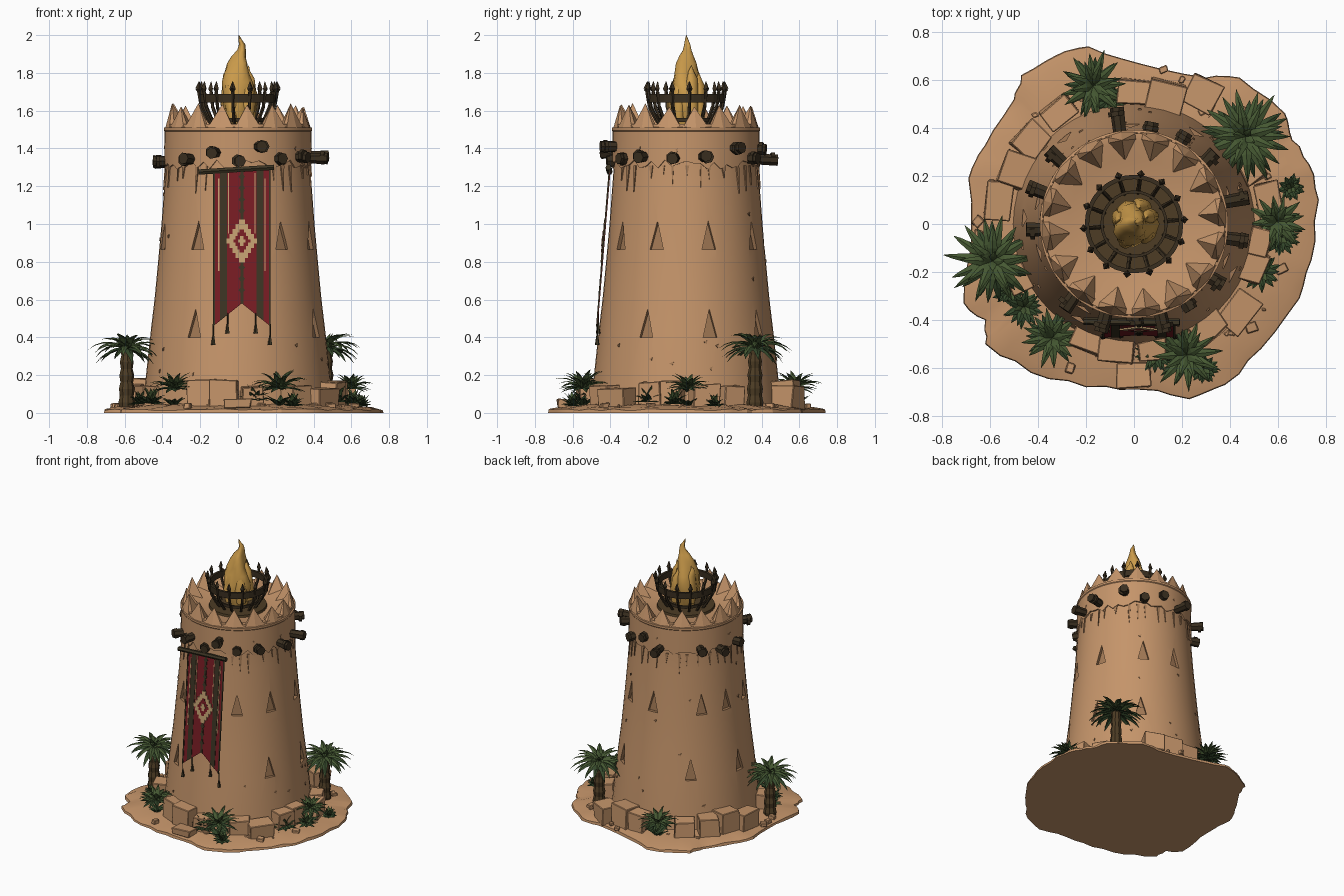
import bpy, bmesh, math, random
from math import sin, cos, pi, radians
from mathutils import Vector, Matrix

if "Cube" in bpy.data.objects:
    bpy.data.objects.remove(bpy.data.objects["Cube"])

random.seed(4)
rnd = random.uniform


def mat(name, *c):
    m = bpy.data.materials.new(name)
    m.diffuse_color = (*c, 1)
    m.use_nodes = True
    m.node_tree.nodes["Principled BSDF"].inputs["Base Color"].default_value = m.diffuse_color
    return m


TAN = mat("sandstone", .56, .30, .145)
SHADE = mat("dark_sandstone", .36, .19, .09)
WOOD = mat("dark_wood", .042, .028, .014)
PIT = mat("pit_brown", .075, .046, .018)
FIRE = mat("flame_gold", .60, .33, .07)
RED = mat("banner_red", .19, .012, .017)
OLIVE = mat("dark_olive", .045, .035, .017)
LEAF = mat("leaf_green", .060, .098, .032)
DEEP = mat("deep_green", .035, .065, .024)
CREAM = mat("emblem_cream", .56, .36, .17)


def finish(name, bm, *mats, angle=None, normals=True):
    if normals:
        bmesh.ops.recalc_face_normals(bm, faces=bm.faces[:])
    me = bpy.data.meshes.new(name)
    bm.to_mesh(me)
    bm.free()
    for m in mats:
        me.materials.append(m)
    if angle:
        me.shade_smooth()
        me.set_sharp_from_angle(angle=radians(angle))
    ob = bpy.data.objects.new(name, me)
    bpy.context.collection.objects.link(ob)
    return ob


def loft(bm, rings, cap=True, closed=False, mi=0):
    vs = [[bm.verts.new(p) for p in r] for r in rings]
    n = len(vs[0])
    pairs = list(zip(vs, vs[1:])) + ([(vs[-1], vs[0])] if closed else [])
    fs = [bm.faces.new((a[i], a[(i + 1) % n], b[(i + 1) % n], b[i])) for a, b in pairs for i in range(n)]
    if cap and not closed:
        fs += [bm.faces.new(vs[0][::-1]), bm.faces.new(vs[-1])]
    for f in fs:
        f.material_index = mi


def ring(r, z, n, x=0, y=0):
    return [Vector((x + r * cos(2 * pi * i / n), y + r * sin(2 * pi * i / n), z)) for i in range(n)]


def polar(r, deg, z=0):
    return Vector((r * cos(radians(deg)), r * sin(radians(deg)), z))


def rod(bm, a, b, r0, r1, n=6):
    q = (b - a).to_track_quat('Z', 'Y')
    loft(bm, [[p + q @ v for v in ring(r, 0, n)] for p, r in ((a, r0), (b, r1))])


def block(bm, pos, deg, size, jit=.008):
    m = Matrix.Translation(pos) @ Matrix.Rotation(radians(deg), 4, 'Z') @ Matrix.Diagonal((*size, 1))
    for v in bmesh.ops.create_cube(bm, size=1, matrix=m)['verts']:
        v.co += Vector((rnd(-jit, jit), rnd(-jit, jit), rnd(-jit, jit)))


# ground slab with a ragged outline
outline = [(-.19, .74), (.02, .67), (.3, .61), (.44, .61), (.63, .46), (.66, .35), (.73, .25), (.77, .1),
           (.74, -.15), (.69, -.31), (.53, -.52), (.38, -.67), (.23, -.73), (.02, -.69), (-.2, -.68),
           (-.43, -.62), (-.62, -.5), (-.62, -.4), (-.71, -.33), (-.68, -.1), (-.69, .19), (-.62, .33),
           (-.5, .52), (-.47, .62), (-.33, .7)]
edge = []
for a, b in zip(outline, outline[1:] + outline[:1]):
    for t in (0, .33, .66):
        j = .009 if t else 0
        edge.append(Vector(a).lerp(Vector(b), t) + Vector((rnd(-j, j), rnd(-j, j))))
bm = bmesh.new()
loft(bm, [[Vector((p.x * s, p.y * s, z + (rnd(-.005, .005) if z else 0))) for p in edge]
          for s, z in ((1, 0), (.995, .017), (.94, .027), (.8, .04), (.55, .05))])
finish("ground_slab", bm, TAN, angle=25)

# tapered tower with cut triangular windows
profile = [(.505, .02), (.487, .2), (.466, .4), (.442, .6), (.423, .8), (.405, 1.0), (.39, 1.2), (.381, 1.32),
           (.378, 1.53), (.345, 1.53), (.275, 1.5)]
bm = bmesh.new()
loft(bm, [ring(r, z, 48) for r, z in profile])
tower = finish("tower", bm, TAN, SHADE)


def wall(z):
    for (r0, z0), (r1, z1) in zip(profile, profile[1:]):
        if z0 <= z <= z1:
            return r0 + (r1 - r0) * (z - z0) / (z1 - z0)


bm = bmesh.new()
windows = [(a, .94) for a in (-121, -56, -22, 17, 59, 92, 140, 167, 197)]
windows += [(a, .475) for a in (-120, -27, 16, 56, 129, 177)]
for deg, z in windows:
    side = polar(1, deg + 90)
    loft(bm, [[polar(wall(z + h) + d, deg, z + h) + side * w for w, h in ((-.038, -.075), (.038, -.075), (0, .075))]
              for d in (-.022, .06)], mi=1)
cutter = finish("window_cutter", bm, TAN, SHADE)
cutter.hide_render = True
mod = tower.modifiers.new("windows", 'BOOLEAN')
mod.operation, mod.solver, mod.object = 'DIFFERENCE', 'EXACT', cutter
dg = bpy.context.evaluated_depsgraph_get()
cut = bpy.data.meshes.new_from_object(tower.evaluated_get(dg))
tower.modifiers.clear()
tower.data = cut
cut.shade_smooth()
cut.set_sharp_from_angle(angle=radians(30))
bpy.data.objects.remove(cutter)

# plaster collar with a ragged lower edge
bm = bmesh.new()
jag = [rnd(-.025, .025) for _ in range(64)]


def ragged(r, z):
    return [p + Vector((0, 0, j)) for p, j in zip(ring(r, z, 64), jag)]


loft(bm, [ragged(.37, 1.315), ragged(.391, 1.315), ring(.388, 1.49, 64), ring(.392, 1.495, 64),
          ring(.392, 1.51, 64), ring(.37, 1.515, 64)], closed=True)
finish("plaster_collar", bm, TAN, angle=30)

# hanging plaster flakes below the collar, and chips on the wall
bm = bmesh.new()
for i in range(34):
    a, w, length = i * 10.6 + rnd(-3, 3), rnd(.8, 1.8), rnd(.04, .14)
    if -115 < (a + 180) % 360 - 180 < -62:
        continue
    loft(bm, [[polar(wall(z) + d, a + s, z) for s, z in ((-w, 1.31), (w, 1.31), (rnd(-.5, .5), 1.3 - length))]
              for d in (-.01, .006)])
for i in range(40):
    a, z, w = rnd(0, 360), random.choice((rnd(.2, .4), rnd(.3, 1.2), rnd(1.35, 1.45))), rnd(.5, 1.6)
    if -118 < (a + 180) % 360 - 180 < -58:
        continue
    d = .013 if z > 1.3 else .005
    loft(bm, [[polar(wall(z + h) + e, a + s, z + h) for s, h in ((-w, 0), (w * .4, -.012), (w, .008))]
              for e in (-.01, d)])
finish("plaster_flakes", bm, SHADE)

# ring of pointed battlements
bm = bmesh.new()
for i in range(16):
    a, w = i * 22.5 + 8, 11.2
    base = [polar(.386, a - w, 1.5), polar(.391, a, 1.5), polar(.386, a + w, 1.5),
            polar(.355, a + w, 1.51), polar(.27, a, 1.5), polar(.355, a - w, 1.51)]
    low = [bm.verts.new(p) for p in base]
    tip = bm.verts.new(polar(.352, a + rnd(-1, 1), 1.63 + rnd(-.012, .012)))
    bm.faces.new(low[::-1])
    for p, q in zip(low, low[1:] + low[:1]):
        bm.faces.new((p, q, tip))
finish("battlements", bm, TAN)

# projecting beams: angle, height, outer radius
bm = bmesh.new()
for a, z, r in ((99, 1.345, .49), (80, 1.4, .43), (60, 1.35, .44), (40, 1.4, .45), (14, 1.355, .49), (-9, 1.35, .48),
                (-36, 1.36, .45), (-56, 1.345, .43), (-73, 1.41, .47), (-90, 1.335, .42), (-108, 1.38, .47),
                (-131, 1.34, .46), (184, 1.33, .45), (161, 1.33, .47), (140, 1.35, .47)):
    rod(bm, polar(.33, a, z), polar(r, a + rnd(-2, 2), z + rnd(-.008, .008)), .027, .031, 7)
    rod(bm, polar(r - .035, a, z), polar(r - .015, a, z), .035, .035, 7)
finish("wall_beams", bm, WOOD)

# brazier: pit floor, hoop, curved ribs with spear tips
bm = bmesh.new()
loft(bm, [ring(.2, 1.495, 32), ring(.195, 1.515, 32)])
finish("brazier_pit", bm, PIT)
bm = bmesh.new()
for r, z, h, t in ((.205, 1.642, .045, .018), (.14, 1.54, .02, .012)):
    loft(bm, [ring(r, z, 32), ring(r, z + h, 32), ring(r - t, z + h, 32), ring(r - t, z, 32)], closed=True)
for i in range(14):
    a = i * 360 / 14 + 5
    path = [polar(.13, a, 1.51), polar(.165, a, 1.56), polar(.195, a, 1.62), polar(.208, a, 1.70)]
    for p, q in zip(path, path[1:]):
        rod(bm, p, q, .009, .010, 5)
    rod(bm, path[-1], polar(.21, a, 1.715), .008, .017, 4)
    rod(bm, polar(.21, a, 1.715), polar(.206, a, 1.755), .017, .002, 4)
finish("brazier_cage", bm, WOOD)

# twisting flame and side tongues
bm = bmesh.new()


def flame(x, y, rows, lobes):
    loft(bm, [[Vector((x + dx + r * (1 + lobes * sin(3 * a + z * 16)) * cos(a),
                       y + dx * .4 + r * (1 + lobes * sin(3 * a + z * 16)) * sin(a), z))
               for a in [2 * pi * i / 16 for i in range(16)]] for dx, r, z in rows])


flame(0, 0, [(0, .06, 1.51), (0, .085, 1.6), (.003, .09, 1.68), (-.005, .078, 1.75), (-.005, .062, 1.8),
             (.002, .052, 1.85), (.008, .036, 1.89), (.02, .022, 1.92), (.022, .016, 1.95), (.012, .009, 1.975),
             (.005, .001, 2.0)], .16)
for x, y, h in ((-.055, .02, 1.82), (.05, -.04, 1.78), (.03, .07, 1.8), (-.03, -.06, 1.76), (.06, .03, 1.84)):
    flame(x, y, [(0, .03, 1.55), (0, .04, 1.64), (0, .028, h - .07), (-.01, .014, h - .03), (-.003, .001, h)], .1)
finish("flame", bm, FIRE, angle=50)

# banner: layered plates that follow the wall slope
CX = .02


def plate(bm, pts, lift, mi):
    loft(bm, [[Vector((CX + x, -(.402 + (1.29 - z) * .082) - d, z)) for x, z in pts] for d in (lift - .006, lift)], mi=mi)


def tail(x):
    return .58 - abs(x) * .8


def stripe(bm, x0, x1, lift, mi, top=1.29, bottom=None):
    plate(bm, [(x0, top), (x1, top), (x1, bottom or tail(x1)), (x0, bottom or tail(x0))], lift, mi)


def stepped(bm, w, h, n, lift, mi):
    for i in range(-n, n + 1):
        x, z, s = w * (1 - abs(i) / (n + 1)), .91 + 2 * h * i / (2 * n + 1), h / (2 * n + 1)
        plate(bm, [(-x, z - s), (x, z - s), (x, z + s), (-x, z + s)], lift, mi)


bm = bmesh.new()
stripe(bm, -.15, 0, .003, 0)
stripe(bm, 0, .15, .003, 0)
for s in (-1, 1):
    stripe(bm, s * .078, s * .115, .006, 1)
    stripe(bm, s * .143, s * .152, .006, 1)
    stripe(bm, s * .119, s * .125, .007, 2, 1.24, .75)
    stripe(bm, s * .068, s * .073, .007, 2, 1.27, .95)
    stripe(bm, 0, s * .008, .006, 1)
for i in range(11):
    z = 1.25 - i * .06
    plate(bm, [(-.017, z), (0, z - .022), (.017, z), (0, z + .022)], .007, 1)
stepped(bm, .08, .115, 4, .010, 2)
stepped(bm, .045, .062, 3, .012, 0)
stepped(bm, .02, .026, 1, .014, 2)
finish("banner", bm, RED, OLIVE, CREAM)

# banner pole and tassels
bm = bmesh.new()
rod(bm, Vector((-.21, -.405, 1.275)), Vector((.19, -.41, 1.3)), .016, .016)
for x in (-.15, -.075, .075, .15):
    z, y = tail(x), -.402 - (1.29 - tail(x)) * .082
    rod(bm, Vector((CX + x, y, z + .01)), Vector((CX + x, y, z - .07)), .004, .004, 4)
    rod(bm, Vector((CX + x, y, z - .05)), Vector((CX + x, y, z - .1)), .005, .013, 5)
finish("banner_pole_and_tassels", bm, OLIVE)

# fallen stone blocks round the foot: angle, radius, width, depth, height
bm = bmesh.new()
for a, r, w, d, h in ((-112, .52, .13, .09, .15), (-98, .53, .15, .1, .16), (-90, .63, .14, .1, .05),
                      (-82, .53, .12, .09, .12), (-54, .53, .14, .1, .13), (-40, .57, .17, .12, .11),
                      (-20, .53, .13, .09, .14), (-8, .53, .12, .09, .15), (10, .57, .15, .1, .13),
                      (26, .54, .12, .1, .12), (62, .61, .14, .13, .12), (76, .54, .15, .14, .15),
                      (90, .55, .13, .1, .14), (124, .56, .14, .1, .13), (141, .55, .14, .12, .14),
                      (155, .53, .15, .14, .16), (170, .57, .16, .11, .13), (205, .53, .12, .09, .12)):
    block(bm, polar(r, a, .02 + h / 2), a + 90 + rnd(-6, 6), (w, d, h))
for i in range(45):
    s = rnd(.015, .05)
    block(bm, polar(rnd(.54, .66), rnd(0, 360), .035), rnd(0, 90), (s, s * .8, s * .5 + .01), .004)
bmesh.ops.bevel(bm, geom=bm.edges[:], offset=.004, segments=1, affect='EDGES')
finish("stone_blocks", bm, TAN)


# folded, drooping leaf blade
def frond(bm, base, yaw, pitch, length, width, droop, mi):
    out, left, p, rows = polar(1, yaw), polar(1, yaw + 90), Vector(base), []
    for i, k in enumerate((.3, .9, 1, .75, .45, .03)):
        w = width * k
        rows.append([bm.verts.new(p + left * s * w - Vector((0, 0, abs(s) * w * .4))) for s in (1, 0, -1)])
        e = radians(pitch - droop * i / 5)
        p = p + (out * cos(e) + Vector((0, 0, sin(e)))) * length / 5
    for a, b in zip(rows, rows[1:]):
        for k in (0, 1):
            bm.faces.new((a[k], a[k + 1], b[k + 1], b[k])).material_index = mi


def rosette(bm, x, y, z, size, width, tiers):
    for n, pitch, droop, scale, mi in tiers:
        for i in range(n):
            frond(bm, (x, y, z), 360 * (i + rnd(-.25, .25)) / n + pitch, pitch + rnd(-8, 8),
                  size * scale * rnd(.9, 1.08), width, droop, mi)


# tall palms with ridged trunks
crown = ((13, 5, 65, .95, 1), (15, 28, 85, 1.08, 0), (9, 55, 85, .85, 0), (4, 75, 50, .45, 0))
for name, x, y, z, size in (("left_palm", -.59, -.155, .34, .195), ("right_palm", .465, .365, .345, .205)):
    bm = bmesh.new()
    loft(bm, [ring(.04 - .012 * i / 9 + (.007 if i % 2 else 0), .02 + (z - .02) * i / 9, 9, x, y) for i in range(10)])
    finish(name + "_trunk", bm, PIT)
    bm = bmesh.new()
    rosette(bm, x, y, z, size, .021, crown)
    finish(name + "_crown", bm, LEAF, DEEP, normals=False)

# low palm bushes and small shrubs
bm = bmesh.new()
low = ((11, 15, 50, .95, 1), (12, 40, 75, 1.1, 0), (8, 65, 60, .95, 0))
for x, y, z, s in ((-.17, .575, .13, .145), (.22, -.545, .13, .15), (-.34, -.475, .13, .125), (.595, .01, .13, .12)):
    rosette(bm, x, y, z, s, .019, low)
    rosette(bm, x, y, .04, s * .65, .019, ((9, 45, 40, 1, 1),))
shrub = ((10, 15, 30, 1, 1), (9, 45, 40, 1, 1), (6, 75, 40, 1.1, 0))
for x, y, z, s in ((.53, -.2, .06, .085), (.655, .15, .04, .06), (.09, -.54, .07, .085), (-.46, -.345, .05, .09),
                   (.29, -.6, .04, .07), (.61, -.06, .05, .08), (-.52, -.28, .05, .07), (-.1, .52, .06, .09)):
    rosette(bm, x, y, z, s, .017, shrub)
finish("palm_bushes", bm, LEAF, DEEP, normals=False)
